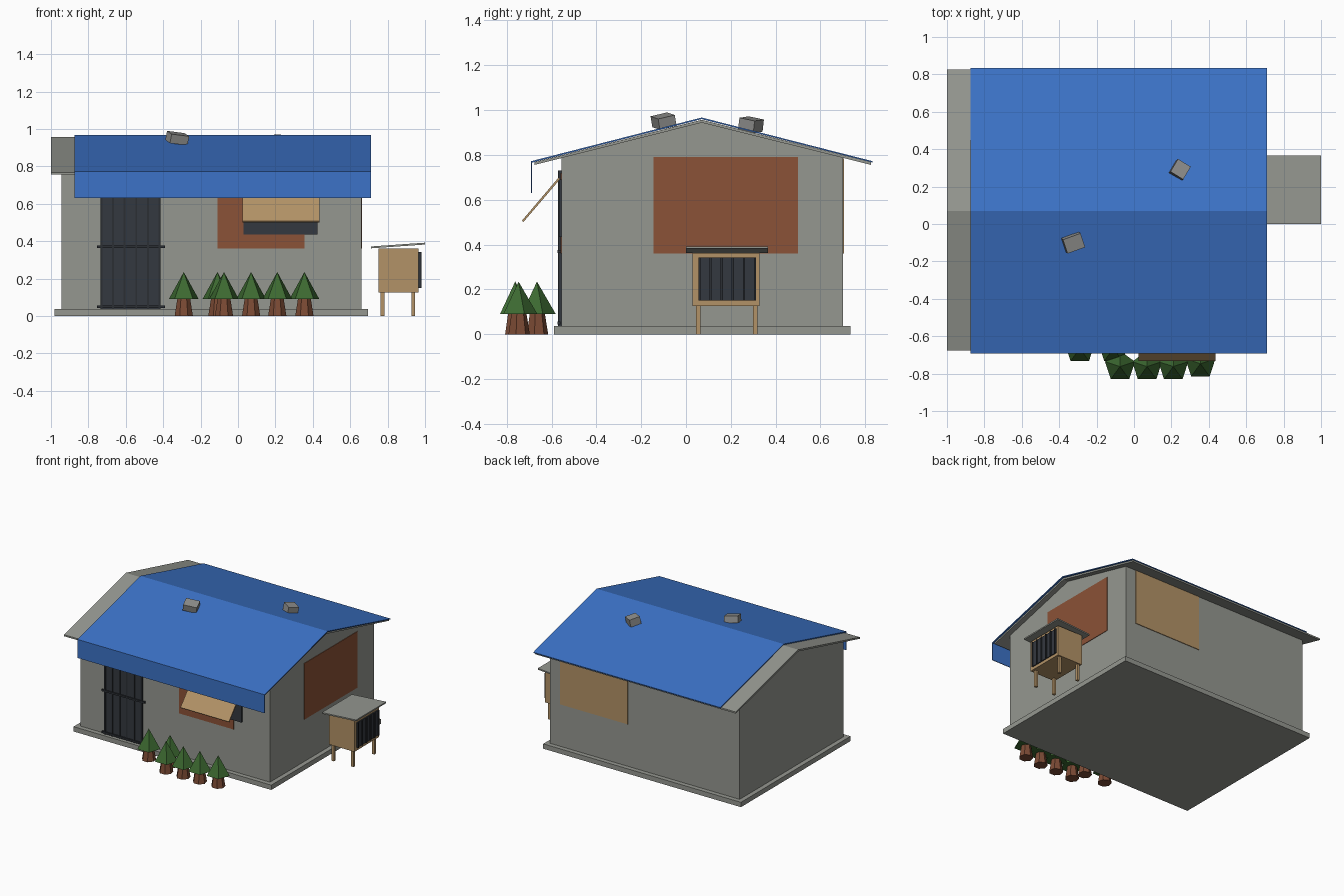
import bpy, math
from mathutils import Matrix, Vector, Euler
import bmesh

if "Cube" in bpy.data.objects:
    bpy.data.objects.remove(bpy.data.objects["Cube"], do_unlink=True)


def material(name, r, g, b):
    m = bpy.data.materials.new(name)
    m.use_nodes = True
    m.diffuse_color = (r, g, b, 1)
    bsdf = m.node_tree.nodes["Principled BSDF"]
    bsdf.inputs["Base Color"].default_value = (r, g, b, 1)
    bsdf.inputs["Roughness"].default_value = 0.9
    return m


CONCRETE = material("concrete grey", 0.30, 0.31, 0.28)
STONE = material("stone grey", 0.28, 0.28, 0.27)
BLUE = material("tarp blue", 0.045, 0.17, 0.57)
BRICK = material("brick red", 0.26, 0.085, 0.038)
WOOD = material("plywood tan", 0.45, 0.29, 0.135)
IRON = material("dark iron", 0.034, 0.040, 0.050)
BARS = material("bar iron", 0.024, 0.028, 0.034)
GREEN = material("leaf green", 0.045, 0.14, 0.03)
BARK = material("bark brown", 0.20, 0.07, 0.035)


def finish(name, bm, mat):
    bmesh.ops.recalc_face_normals(bm, faces=bm.faces)
    me = bpy.data.meshes.new(name)
    bm.to_mesh(me)
    bm.free()
    me.materials.append(mat)
    ob = bpy.data.objects.new(name, me)
    bpy.context.collection.objects.link(ob)
    return ob


def box(name, x, y, z, mat):
    """Box from (min, max) ranges."""
    bm = bmesh.new()
    mid = Vector([(r[0] + r[1]) / 2 for r in (x, y, z)])
    size = [r[1] - r[0] for r in (x, y, z)]
    bmesh.ops.create_cube(bm, size=1, matrix=Matrix.LocRotScale(mid, None, size))
    return finish(name, bm, mat)


def extrude(name, profile, x0, x1, mat):
    """Sweep a (y, z) outline along x."""
    bm = bmesh.new()
    face = bm.faces.new([bm.verts.new((x0, y, z)) for y, z in profile])
    out = bmesh.ops.extrude_face_region(bm, geom=[face])
    moved = [v for v in out["geom"] if isinstance(v, bmesh.types.BMVert)]
    bmesh.ops.translate(bm, verts=moved, vec=(x1 - x0, 0, 0))
    return finish(name, bm, mat)


def frustum(name, x, y, z0, z1, r0, r1, sides, mat):
    """Tapered prism with one corner towards the back; r1 = 0 gives a point."""
    bm = bmesh.new()

    def ring(r, z):
        angles = [math.tau * i / sides for i in range(sides)]
        return [bm.verts.new((x + r * math.sin(a), y + r * math.cos(a), z)) for a in angles]

    low = ring(r0, z0)
    bm.faces.new(low)
    if r1:
        high = ring(r1, z1)
        bm.faces.new(high)
    else:
        high = [bm.verts.new((x, y, z1))]
    for i in range(sides):
        j = (i + 1) % sides
        quad = [low[i], low[j]] + ([high[j], high[i]] if r1 else high)
        bm.faces.new(quad)
    return finish(name, bm, mat)


# House: slab, gabled walls, roof sheets
box("foundation_slab", (-0.98, 0.695), (-0.59, 0.735), (0, 0.037), CONCRETE)
extrude("house_walls", [(-0.555, 0.03), (0.70, 0.03), (0.70, 0.79),
                        (0.07, 0.945), (-0.555, 0.79)], -0.945, 0.66, CONCRETE)
extrude("roof", [(-0.675, 0.768), (0.07, 0.957), (0.825, 0.768),
                 (0.825, 0.756), (0.07, 0.944), (-0.675, 0.756)], -1.0, 0.70, CONCRETE)

# Tarp over the roof with a flap hanging at the front
extrude("roof_tarp", [(-0.692, 0.63), (-0.692, 0.772), (0.07, 0.967), (0.833, 0.772),
                      (0.833, 0.766), (0.07, 0.960), (-0.687, 0.766), (-0.687, 0.63)],
        -0.875, 0.71, BLUE)

# Stones weighing the tarp down
for name, loc, size, rot in (
        ("roof_stone_front", (-0.325, -0.10, 0.951), (0.10, 0.08, 0.05), (0.22, 0.12, 0.35)),
        ("roof_stone_back", (0.245, 0.29, 0.935), (0.08, 0.08, 0.055), (-0.18, 0.08, -0.55))):
    bm = bmesh.new()
    bmesh.ops.create_cube(bm, size=1, matrix=Matrix.LocRotScale(Vector(loc), Euler(rot), size))
    finish(name, bm, STONE)

# Wall patches
box("side_brick_patch", (0.657, 0.664), (-0.145, 0.50), (0.36, 0.79), BRICK)
box("front_brick_patch", (-0.11, 0.355), (-0.559, -0.552), (0.36, 0.72), BRICK)
box("back_board_patch", (0.0, 0.575), (0.697, 0.705), (0.36, 0.785), WOOD)

# Barred door
box("door_panel", (-0.735, -0.415), (-0.564, -0.552), (0.037, 0.73), IRON)
for i in range(6):
    x = -0.73 + i * 0.062
    box(f"door_bar_{i + 1}", (x - 0.005, x + 0.005), (-0.570, -0.560), (0.037, 0.73), BARS)
for name, z in (("door_rail_low", 0.05), ("door_rail_middle", 0.37)):
    box(name, (-0.755, -0.39), (-0.573, -0.560), (z - 0.007, z + 0.007), BARS)

# Window with a propped board awning
box("window_panel", (0.03, 0.425), (-0.567, -0.552), (0.435, 0.69), IRON)
extrude("window_awning", [(-0.568, 0.70), (-0.732, 0.507), (-0.726, 0.50), (-0.561, 0.693)],
        0.025, 0.435, WOOD)

# Raised hutch beside the house
box("hutch_body", (0.75, 0.965), (0.03, 0.328), (0.127, 0.362), WOOD)
box("hutch_door", (0.96, 0.972), (0.055, 0.313), (0.15, 0.342), IRON)
for i in range(6):
    y = 0.06 + i * 0.0496
    box(f"hutch_bar_{i + 1}", (0.97, 0.98), (y - 0.005, y + 0.005), (0.15, 0.342), BARS)
for side, x in (("inner", 0.772), ("outer", 0.937)):
    for end, y in (("front", 0.055), ("back", 0.308)):
        box(f"hutch_leg_{side}_{end}", (x - 0.01, x + 0.01), (y - 0.01, y + 0.01), (0, 0.13), WOOD)
hutch_roof = box("hutch_roof", (0.71, 1.0), (0, 0.365), (0.372, 0.382), CONCRETE)
for v in hutch_roof.data.vertices:
    v.co.z += (v.co.x - 0.855) * 0.07

# Small potted trees along the front
for i, (x, y) in enumerate(((-0.29, -0.665), (-0.11, -0.665), (-0.075, -0.762),
                            (0.07, -0.762), (0.21, -0.762), (0.355, -0.747))):
    frustum(f"tree_trunk_{i + 1}", x, y, 0, 0.10, 0.050, 0.034, 7, BARK)
    frustum(f"tree_crown_{i + 1}", x, y, 0.09, 0.235, 0.084, 0, 5, GREEN)
